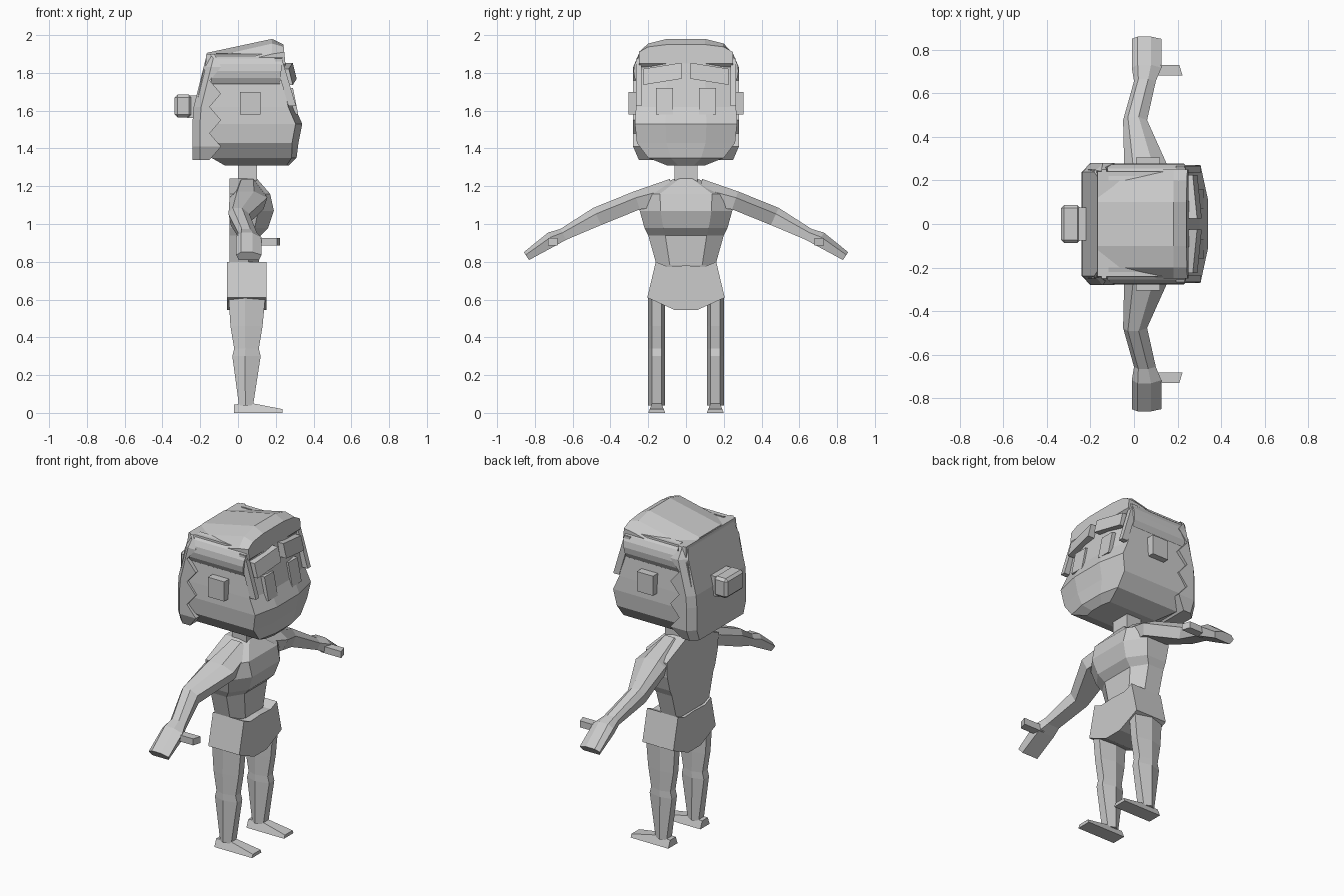
import bpy, bmesh
from math import sin, cos, pi
from mathutils import Vector

default_cube = bpy.data.objects.get("Cube")
if default_cube:
    bpy.data.objects.remove(default_cube)

shade = 0.6
grey = bpy.data.materials.new("plain grey")
grey.use_nodes = True
grey.diffuse_color = (shade, shade, shade, 1)
grey.node_tree.nodes["Principled BSDF"].inputs["Base Color"].default_value = grey.diffuse_color


def loft(name, rings, side=1):
    """Skin a closed solid through rings of points; side -1 mirrors it in y."""
    bm = bmesh.new()
    loops = [[bm.verts.new((x, y * side, z)) for x, y, z in ring] for ring in rings]
    for lower, upper in zip(loops, loops[1:]):
        for i in range(len(lower)):
            bm.faces.new((lower[i - 1], lower[i], upper[i], upper[i - 1]))
    bm.faces.new(loops[0])
    bm.faces.new(loops[-1])
    bmesh.ops.recalc_face_normals(bm, faces=bm.faces)
    mesh = bpy.data.meshes.new(name)
    bm.to_mesh(mesh)
    bm.free()
    mesh.materials.append(grey)
    part = bpy.data.objects.new(name, mesh)
    bpy.context.collection.objects.link(part)
    return part


def pair(name, rings):
    loft("left_" + name, rings, side=1)
    loft("right_" + name, rings, side=-1)


def mirrored(half):
    """Complete a half ring by reflecting it across y = 0."""
    return half + [(x, -y, z) for x, y, z in reversed(half)]


def slab(centre, size, lean=0, tilt=0, turn=0):
    """Box rings: lean moves x with height, tilt moves z with y, turn moves x with y."""
    cx, cy, cz = centre
    hx, hy, hz = (length / 2 for length in size)
    rings = []
    for dz in (-hz, hz):
        corners = [(-hx, -hy), (hx, -hy), (hx, hy), (-hx, hy)]
        rings.append([(cx + dx + lean * dz + turn * dy, cy + dy, cz + dz + tilt * dy)
                      for dx, dy in corners])
    return rings


# Head: wide jaw, with the face bowed forward in the middle
skull = []
for z, front, width in [(1.31, .27, .1), (1.35, .31, .2), (1.43, .32, .26),
                        (1.53, .34, .27), (1.62, .3, .265), (1.9, .24, .24)]:
    skull.append(mirrored([(front, width * .4, z),
                           (front - width * .13, width, z),
                           (-width * .7, width, z)]))
loft("head", skull)
loft("neck", slab((.05, 0, 1.28), (.1, .12, .16)))

# Hair cap: the same arch at the back, crown and fringe
cap = []
arch = [(.25, .22), (.25, .1), (.2, .045), (.1, .02)]
for x, crown, slope, reach in [(-.16, 1.93, -.2, 1.2), (.18, 2, 0, 1), (.24, 1.96, .1, .5)]:
    cap.append(mirrored([(x + slope * drop * reach, y, crown - drop * reach)
                         for y, drop in arch]))
loft("hair_cap", cap)

# Back hair: leading edge zigzags down each cheek
levels = 9
back_hair = []
for i in range(levels):
    z = 1.34 + .07 * i
    back = max(z - 1.6, 0) / 4 - .24
    edge = -.09 if i % 2 else -.15
    width = .25 if i in (0, levels - 1) else .28
    back_hair.append(mirrored([(edge, width, z), (back + .04, width, z), (back, width * .85, z)]))
loft("back_hair", back_hair)

# Rounded hair roll above each ear
steps = 8
roll = [(.2 + .078 * sin(pi * i / steps), 1.81 + .095 * cos(pi * i / steps))
        for i in range(steps + 1)]
pair("hair_roll", [[(x + lean * (z - 1.72), y, z) for y, z in roll]
                   for x, lean in ((-.15, .18), (.22, .1))])
pair("temple_hair", slab((.25, .25, 1.75), (.04, .03, .25), lean=-.3))

# Bun, tied with a narrower band
loft("bun_band", slab((-.23, 0, 1.62), (.08, .15, .12)))
bun = loft("bun", slab((-.29, 0, 1.625), (.09, .175, .12), tilt=0))
bevel = bun.modifiers.new("soft corners", "BEVEL")
bevel.width = .015
bevel.segments = 1

# Ears, eyes and eyebrows
pair("ear", slab((.065, .28, 1.64), (.11, .05, .12)))
pair("eye", slab((.28, .115, 1.65), (.05, .09, .14), lean=-.2))
pair("eyebrow", slab((.26, .125, 1.795), (.06, .2, .085), lean=-.25, tilt=-.16, turn=-.1))

# Torso: narrow waist, raised chest, sloping shoulders
spine = -.045
torso = []
for z, front, width in [(.78, .11, .155), (.94, .12, .2), (.98, .16, .22),
                        (1.07, .19, .245), (1.16, .17, .25), (1.24, .1, .06)]:
    side = spine + (front - spine) * .65
    torso.append(mirrored([(front, width * .55, z), (side, width, z), (spine, width, z)]))
loft("torso", torso)

# Arms: sections square to the path from shoulder to fingertips
path = [Vector(p) for p in ((.07, 1.17), (.26, 1.125), (.47, 1.04),
                            (.65, .945), (.71, .92), (.845, .83))]
thickness = (.14, .1, .1, .065, .08, .05)
backs = (-.01, -.045, -.05, 0, -.01, -.01)
depths = (.14, .2, .11, .1, .135, .135)
arm = []
for i, middle in enumerate(path):
    along = (path[min(i + 1, len(path) - 1)] - path[max(i - 1, 0)]).normalized()
    up = Vector((-along.y, along.x)) * thickness[i] / 2
    section = []
    for across, height in ((.2, 1), (.65, 1), (1, .3), (.9, -1), (.1, -1), (0, .3)):
        y, z = middle + up * height
        section.append((backs[i] + depths[i] * across, y, z))
    arm.append(section)
pair("arm", arm)
pair("thumb", slab((.145, .705, .905), (.14, .05, .04), turn=-.3))

# Shorts: hem drops from the hips to the crotch
hem = [(0, .78), (.1, .775), (.16, .8), (.205, .61), (.06, .545), (0, .545)]
loft("shorts", [[(x, y, z) for y, z in hem + [(-y, z) for y, z in reversed(hem[1:-1])]]
                for x in (-.058, .152)])

# Legs: broad at the back and narrow at the shin
inner, outer, inset = .11, .2, .02
leg = []
for z, back, front in [(.62, -.05, .145), (.46, -.04, .13), (.34, -.02, .11),
                       (.3, -.03, .12), (.04, .005, .08)]:
    side = back + (front - back) * .45
    leg.append([(back, inner + inset, z), (back, outer - inset, z), (side, outer, z),
                (front, outer - inset, z), (front, inner + inset, z), (side, inner, z)])
pair("leg", leg)

# Feet: wedges tapering to the toes
foot = []
for x, height in [(-.02, .045), (.08, .05), (.235, .02)]:
    taper = height * .4
    foot.append([(x, inner, 0), (x, outer, 0),
                 (x, outer - taper, height), (x, inner + taper, height)])
pair("foot", foot)
